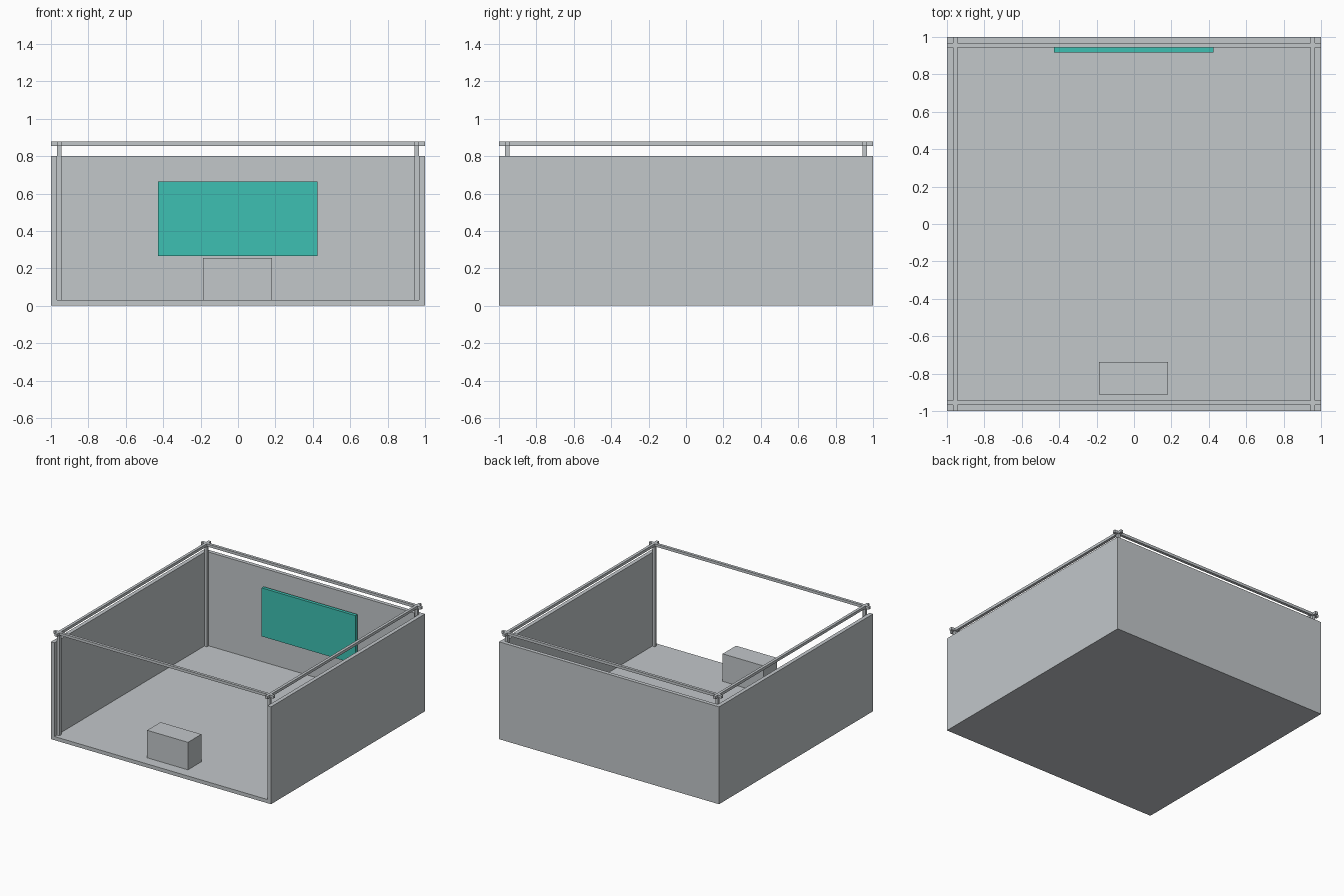
import bpy

if "Cube" in bpy.data.objects:
    bpy.data.objects.remove(bpy.data.objects["Cube"])


def material(name, rgb):
    m = bpy.data.materials.new(name)
    m.diffuse_color = (*rgb, 1)
    m.use_nodes = True
    m.node_tree.nodes["Principled BSDF"].inputs["Base Color"].default_value = m.diffuse_color
    return m


GREY = material("light_grey", (0.54, 0.57, 0.59))
TEAL = material("teal", (0.048, 0.53, 0.445))


def box(name, x, y, z, mat=GREY):
    """Flat-faced box from (min, max) ranges."""
    verts = [(a, b, c) for a in x for b in y for c in z]
    faces = [(0, 1, 3, 2), (4, 6, 7, 5), (0, 4, 5, 1),
             (2, 3, 7, 6), (0, 2, 6, 4), (1, 5, 7, 3)]
    me = bpy.data.meshes.new(name)
    me.from_pydata(verts, [], faces)
    me.materials.append(mat)
    ob = bpy.data.objects.new(name, me)
    bpy.context.collection.objects.link(ob)
    return ob


def span(side, a, b):
    """Range a..b mirrored to the given side."""
    return tuple(sorted((side * a, side * b)))


WALL = 0.968            # inner face of the walls
POST = 0.945            # inner face of posts and rails
FLOOR, TOP = 0.03, 0.8
RAIL_Z = (0.855, 0.877)

# Room shell, open at the front
box("floor", (-1, 1), (-1, 1), (0, FLOOR))
box("back_wall", (-WALL, WALL), (WALL, 1), (FLOOR, TOP))

for s, side, end in ((-1, "left", "front"), (1, "right", "back")):
    box(side + "_wall", span(s, WALL, 1), (-1, 1), (FLOOR, TOP))
    # Overhead rails crossing at the corners
    box(side + "_rail", span(s, POST, WALL), (-1, 1), RAIL_Z)
    box(end + "_rail", (-1, 1), span(s, POST, WALL), RAIL_Z)
    # Corner posts
    for t, e in ((-1, "front"), (1, "back")):
        box(f"{e}_{side}_post", span(s, POST, WALL), span(t, POST, WALL),
            (FLOOR, RAIL_Z[0]))

# Screen on the back wall and low box near the front
box("screen", (-0.428, 0.424), (0.918, 0.945), (0.265, 0.663), TEAL)
box("low_box", (-0.188, 0.183), (-0.911, -0.737), (FLOOR, 0.256))
